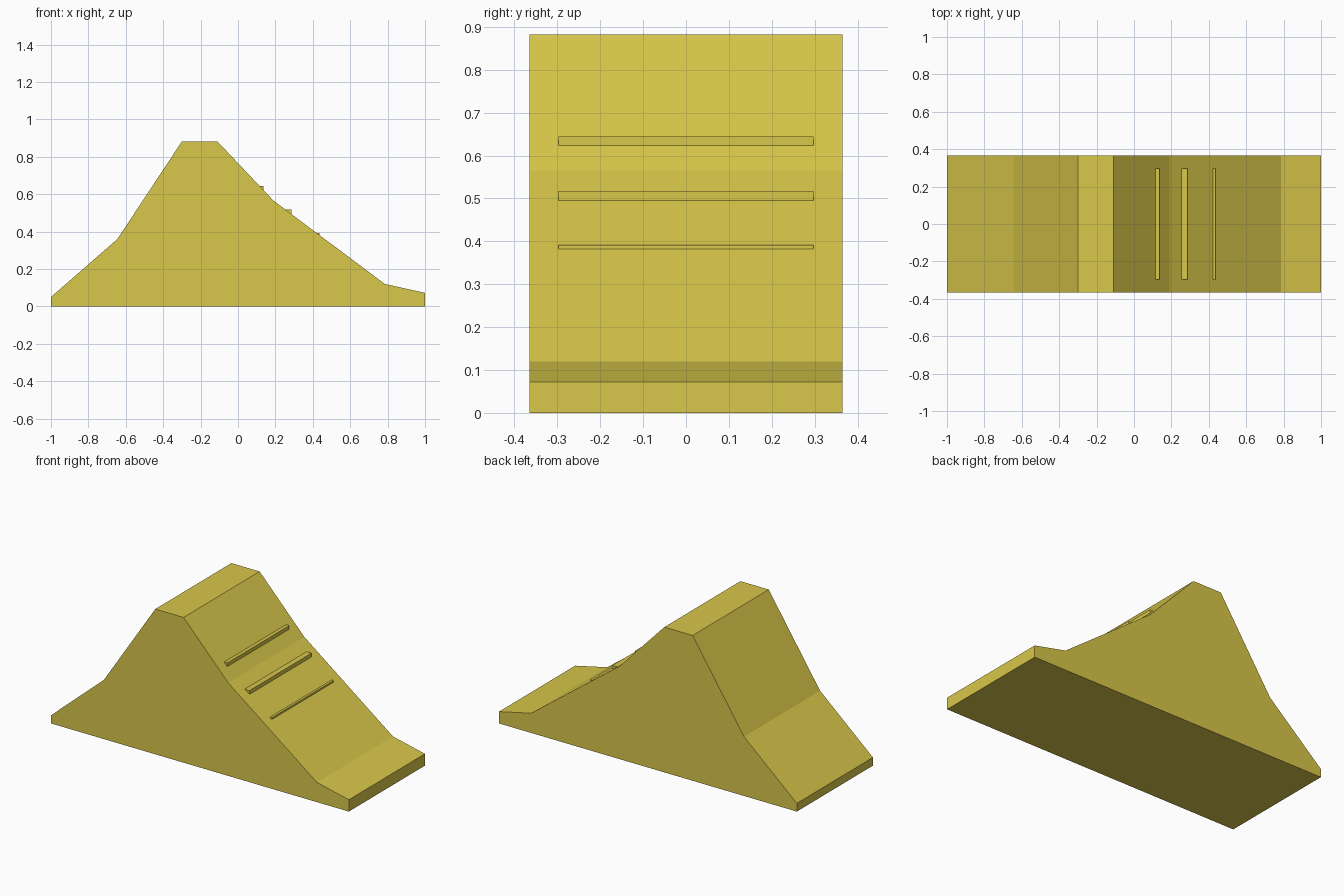
import bpy, bmesh

if "Cube" in bpy.data.objects:
    bpy.data.objects.remove(bpy.data.objects["Cube"])

mat = bpy.data.materials.new("mustard yellow")
mat.diffuse_color = (0.69, 0.57, 0.068, 1)
mat.use_nodes = True
mat.node_tree.nodes["Principled BSDF"].inputs["Base Color"].default_value = mat.diffuse_color


def extrude_profile(name, points, half_width):
    """Closed x-z profile swept along y, flat shaded."""
    bm = bmesh.new()
    face = bm.faces.new([bm.verts.new((x, -half_width, z)) for x, z in points])
    new = bmesh.ops.extrude_face_region(bm, geom=[face])["geom"]
    verts = [v for v in new if isinstance(v, bmesh.types.BMVert)]
    bmesh.ops.translate(bm, verts=verts, vec=(0, 2 * half_width, 0))
    bmesh.ops.recalc_face_normals(bm, faces=bm.faces)
    mesh = bpy.data.meshes.new(name)
    bm.to_mesh(mesh)
    bm.free()
    mesh.materials.append(mat)
    obj = bpy.data.objects.new(name, mesh)
    bpy.context.collection.objects.link(obj)
    return obj


# Solid ramp body
extrude_profile("ramp_body", [
    (-1, 0), (1, 0), (1, 0.072), (0.785, 0.12), (0.19, 0.565),
    (-0.11, 0.882), (-0.30, 0.882), (-0.645, 0.36), (-1, 0.05)], 0.365)

# Grip bars let into the long slope: x start, x end, z bottom, z top
bars = [(0.114, 0.136, 0.623, 0.645),
        (0.252, 0.286, 0.495, 0.518),
        (0.421, 0.435, 0.382, 0.392)]
for i, (x0, x1, z0, z1) in enumerate(bars, 1):
    extrude_profile(f"grip_bar_{i}", [(x0, z0), (x1, z0), (x1, z1), (x0, z1)], 0.297)
